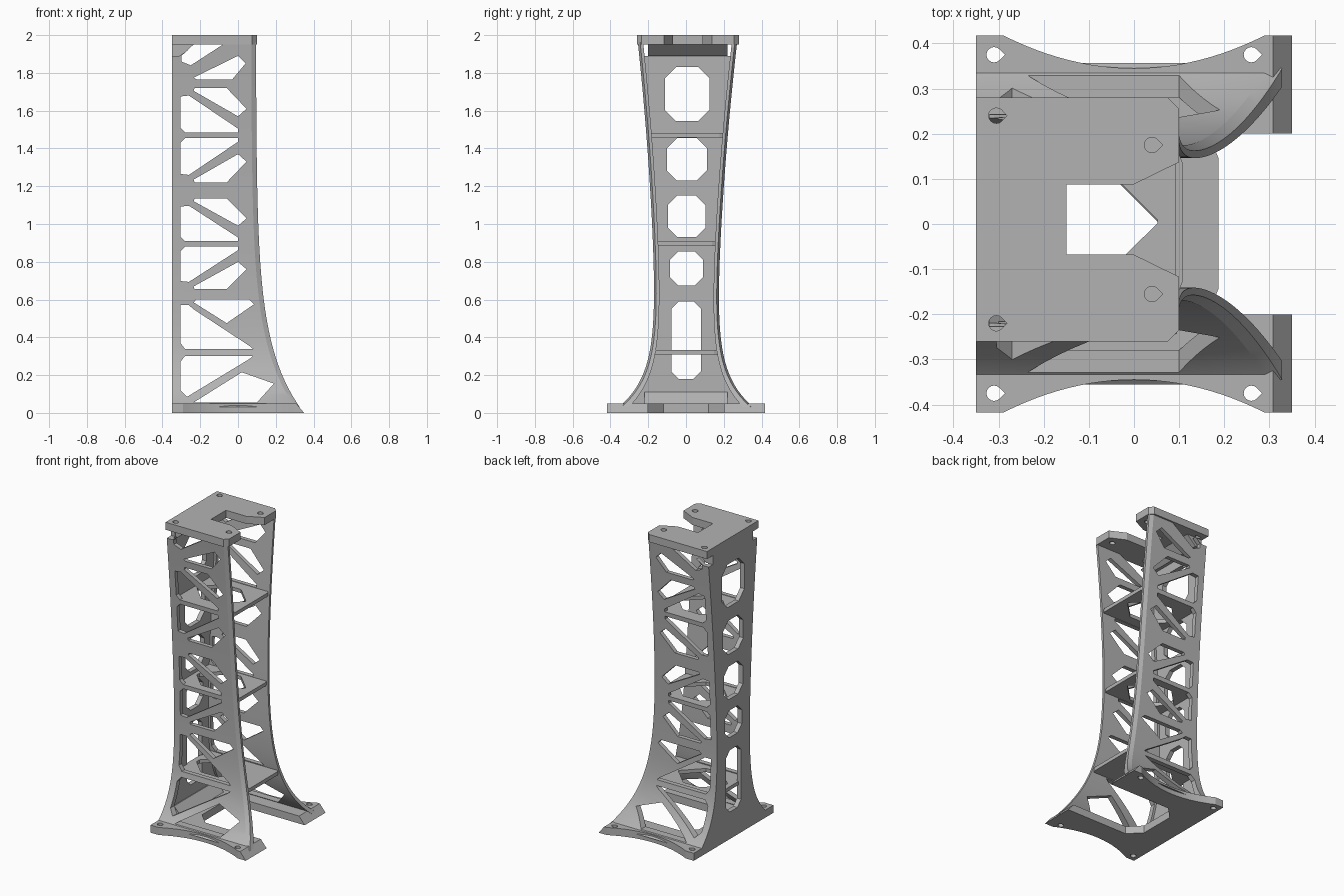
import bpy, bmesh
from math import exp, cos, sin, pi

if "Cube" in bpy.data.objects:
    bpy.data.objects.remove(bpy.data.objects["Cube"], do_unlink=True)

mat = bpy.data.materials.new("plain grey")
mat.use_nodes = True
mat.diffuse_color = (0.45, 0.45, 0.45, 1)
mat.node_tree.nodes["Principled BSDF"].inputs["Base Color"].default_value = (0.45, 0.45, 0.45, 1)


def finish(name, bm):
    bmesh.ops.recalc_face_normals(bm, faces=bm.faces)
    mesh = bpy.data.meshes.new(name)
    bm.to_mesh(mesh)
    bm.free()
    mesh.materials.append(mat)
    obj = bpy.data.objects.new(name, mesh)
    bpy.context.collection.objects.link(obj)
    return obj


def loft(bm, rings):
    """Closed skin through equal-length rings of points."""
    vs = [[bm.verts.new(p) for p in ring] for ring in rings]
    n = len(vs[0])
    for a, b in zip(vs, vs[1:]):
        for i in range(n):
            j = (i + 1) % n
            bm.faces.new((a[i], a[j], b[j], b[i]))
    bm.faces.new(vs[0])
    bm.faces.new(vs[-1])


def prism(bm, pts, axis, lo, hi):
    """Extrude a 2D outline along x, y or z."""
    place = {"x": lambda p, h: (h, p[0], p[1]),
             "y": lambda p, h: (p[0], h, p[1]),
             "z": lambda p, h: (p[0], p[1], h)}[axis]
    loft(bm, [[place(p, h) for p in pts] for h in (lo, hi)])


def cut(obj, bm):
    """Subtract everything in bm from obj."""
    cutter = finish("cutter", bm)
    cutter.hide_render = True
    mod = obj.modifiers.new("cut", "BOOLEAN")
    mod.operation, mod.solver, mod.object = "DIFFERENCE", "EXACT", cutter
    bpy.context.view_layer.objects.active = obj
    bpy.ops.object.modifier_apply(modifier=mod.name)
    mesh = cutter.data
    bpy.data.objects.remove(cutter, do_unlink=True)
    bpy.data.meshes.remove(mesh)


def teardrop(x, y, r=0.017):
    arc = [(x + r * cos(a), y + r * sin(a)) for a in [pi / 4 + i * pi / 8 for i in range(13)]]
    return arc + [(x + r * 1.4, y)]


def both(pts):
    """Mirror an open outline across y = 0 and close it."""
    return pts + [(x, -y) for x, y in reversed(pts)]


# Flared outline of the tower
BACK = -0.35


def edge(z):
    return 0.095 + 0.255 * exp(-z / 0.33)


def half(z):
    return 0.155 + 0.028 * z * z + 0.24 * exp(-z / 0.17)


def lean(z):
    return 0.004 * z


def wall(z):
    return 0.028 + 0.03 * exp(-z / 0.15)


# Tower: back wall and two side walls in one U-shaped loft
bm = bmesh.new()
rings = []
STEPS = 48
for i in range(STEPS + 1):
    z = 0.03 + 1.93 * (i / STEPS) ** 1.5
    e, h, t = edge(z), half(z), wall(z)
    side = [(BACK, h), (e - 0.025, h), (e, h - 0.012), (e, h - t), (BACK + 0.03, h - t)]
    rings.append([(x, y + lean(z), z) for x, y in both(side)])
loft(bm, rings)
tower = finish("tower_walls", bm)

# Lacing windows through both side walls, two bays mirrored about their shelf
cutters = bmesh.new()
L = -0.305
for zc, s in ((1.47, 1.0), (0.895, 0.96)):
    for d in (1, -1):
        big = [(L, 0.04), (-0.28, 0.015), (0, 0.015), (0, 0.035), (-0.23, 0.19), (-0.26, 0.21), (L, 0.205)]
        small = [(-0.235, 0.235), (-0.23, 0.25), (-0.06, 0.25), (0.045, 0.14), (0, 0.1)]
        for shape in (big, small):
            prism(cutters, [(x, zc + d * z * s) for x, z in shape], "y", -0.6, 0.6)

# Foot bay and top bay windows
for shape in (
    [(L, 0.37), (-0.28, 0.338), (0.08, 0.338), (0.06, 0.355), (-0.23, 0.545), (-0.26, 0.57), (L, 0.57)],
    [(-0.235, 0.585), (-0.22, 0.6), (0.06, 0.6), (0.085, 0.575), (-0.06, 0.475)],
    [(L, 0.27), (-0.28, 0.302), (0.08, 0.302), (0.06, 0.285), (-0.27, 0.085), (L, 0.12)],
    [(-0.235, 0.055), (0.02, 0.215), (0.19, 0.155), (0.1, 0.055)],
    [(-0.235, 1.775), (-0.22, 1.766), (-0.03, 1.766), (0.04, 1.85), (0, 1.89)],
    [(-0.3, 1.89), (-0.23, 1.95), (-0.08, 1.95), (-0.25, 1.84), (-0.3, 1.86)],
):
    prism(cutters, shape, "y", -0.6, 0.6)

# Eight-sided windows in the back wall
for z0, z1, w in ((1.545, 1.83, 0.118), (1.23, 1.455, 0.105), (0.93, 1.15, 0.1),
                  (0.675, 0.855, 0.088), (0.18, 0.59, 0.078)):
    c, o = w * 0.5, lean(z0)
    pts = [(w, z0 + c), (w, z1 - c), (w - c, z1), (c - w, z1),
           (-w, z1 - c), (-w, z0 + c), (c - w, z0), (w - c, z0)]
    prism(cutters, [(y + o, z) for y, z in pts], "x", -0.4, -0.31)
cut(tower, cutters)

# Screw clearance at the upper back corners
cutters = bmesh.new()
for s in (1, -1):
    prism(cutters, [(-0.4, 1.89), (-0.31, 1.89), (-0.22, 1.951), (-0.4, 1.951)], "y",
          *sorted((s * 0.21 + 0.008, s * 0.4)))
cut(tower, cutters)

# Open shelves that tie the walls together
for name, z in (("lower_shelf", 0.32), ("middle_shelf", 0.895), ("upper_shelf", 1.47)):
    bm = bmesh.new()
    y, e, o = half(z) - wall(z) + 0.008, edge(z), lean(z)
    outline = both([(BACK + 0.02, y), (e - 0.015, y), (e - 0.005, y - 0.025)])
    prism(bm, [(a, b + o) for a, b in outline], "z", z - 0.012, z + 0.012)
    shelf = finish(name, bm)
    hole = bmesh.new()
    diamond = both([(-0.295, 0.015), (-0.19, 0.12), (-0.065, 0.12), (0.052, 0.004)])
    prism(hole, [(a, b + o) for a, b in diamond], "z", z - 0.1, z + 0.1)
    cut(shelf, hole)

# Sloped braces inside the back wall: under the top plate and at the foot
bm = bmesh.new()
prism(bm, [(-0.34, 1.89), (-0.3, 1.89), (-0.23, 1.955), (-0.34, 1.955)], "y", -0.2, 0.22)
finish("top_brace", bm)
bm = bmesh.new()
prism(bm, [(-0.34, 0.04), (-0.25, 0.04), (-0.315, 0.11), (-0.34, 0.11)], "y", -0.22, 0.22)
finish("foot_brace", bm)

# Top plate with a flared slot and four screw holes
bm = bmesh.new()
outline = both([(-0.15, 0.078), (0, 0.078), (0.1, 0.127), (0.1, 0.245), (0.075, 0.27), (BACK, 0.27)])
prism(bm, [(x, y + 0.01) for x, y in outline], "z", 1.95, 2.0)
plate = finish("top_plate", bm)
holes = bmesh.new()
for x, y in ((-0.305, 0.23), (0.04, 0.165)):
    for s in (1, -1):
        prism(holes, teardrop(x, s * y + 0.01), "z", 1.8, 2.1)
cut(plate, holes)

# Base plate with scooped sides, an open front and four screw holes
bm = bmesh.new()
scoop = [(x, 0.345 + 0.073 * (x / 0.29) ** 2) for x in [-0.29 + 0.58 * i / 24 for i in range(25)]]
outline = both([(BACK, 0.418)] + scoop + [(0.35, 0.418), (0.35, 0.2), (0.28, 0.2), (-0.1, 0.2), (-0.18, 0.12)])
# the slot cuts back in from the open end, so order the two halves as one loop
n = len(outline) // 2
prism(bm, outline[:n] + outline[n:], "z", 0, 0.05)
for v in bm.verts:
    if v.co.x > 0.34 and v.co.z > 0.04:
        v.co.x = 0.308
base = finish("base_plate", bm)
holes = bmesh.new()
for x in (-0.31, 0.26):
    for s in (1, -1):
        prism(holes, teardrop(x, s * 0.375), "z", -0.1, 0.2)
cut(base, holes)

# Smooth the flared walls and scoops, keep edges crisp
for obj in (tower, base):
    bpy.ops.object.select_all(action="DESELECT")
    obj.select_set(True)
    bpy.context.view_layer.objects.active = obj
    bpy.ops.object.shade_smooth_by_angle(angle=0.35)
